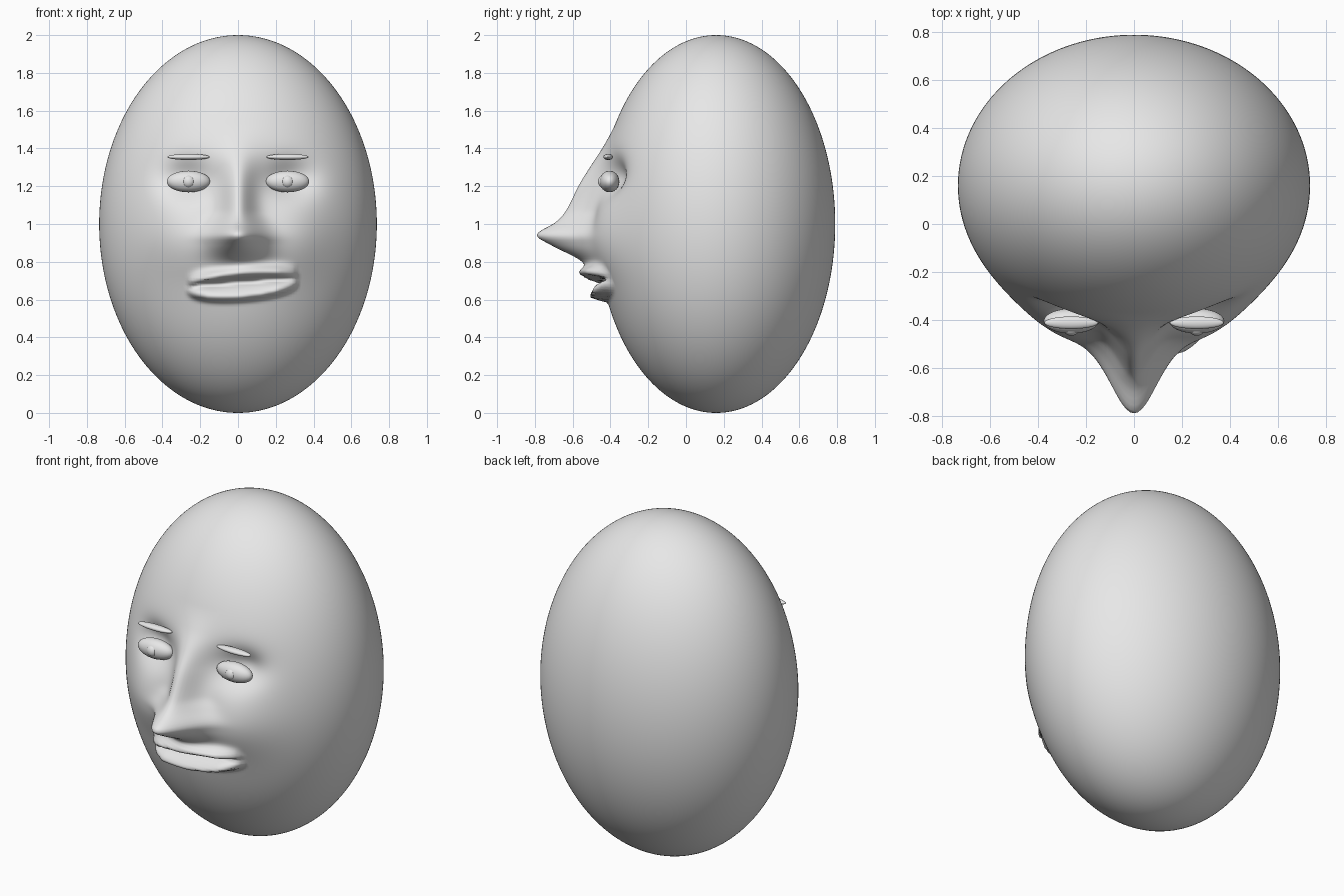
import bpy, bmesh, math
from mathutils import Matrix

if "Cube" in bpy.data.objects:
    bpy.data.objects.remove(bpy.data.objects["Cube"])

grey = bpy.data.materials.new("plain_grey")
grey.diffuse_color = (0.8, 0.8, 0.8, 1)
grey.use_nodes = True
grey.node_tree.nodes["Principled BSDF"].inputs["Base Color"].default_value = grey.diffuse_color


def ellipsoid(name, centre, radii, segments=32, rings=16):
    """Smooth ellipsoid with its poles on the z axis."""
    bm = bmesh.new()
    bmesh.ops.create_uvsphere(bm, u_segments=segments, v_segments=rings, radius=1)
    bmesh.ops.transform(bm, verts=bm.verts,
                        matrix=Matrix.Translation(centre) @ Matrix.Diagonal((*radii, 1)))
    for f in bm.faces:
        f.smooth = True
    mesh = bpy.data.meshes.new(name)
    bm.to_mesh(mesh)
    bm.free()
    mesh.materials.append(grey)
    ob = bpy.data.objects.new(name, mesh)
    bpy.context.collection.objects.link(ob)
    return ob


def bump(d, w):
    return math.exp(-(d / w) ** 2)


# Nose profile: height, projection, half width
NOSE = [(0.66, 0.0, 0.16), (0.74, 0.03, 0.16), (0.81, 0.095, 0.15),
        (0.89, 0.24, 0.14), (0.94, 0.31, 0.135), (1.01, 0.21, 0.11),
        (1.07, 0.16, 0.085), (1.22, 0.105, 0.08), (1.32, 0.06, 0.09),
        (1.42, 0.02, 0.11), (1.54, 0.0, 0.12)]


def nose(x, z):
    if not NOSE[0][0] < z < NOSE[-1][0]:
        return 0
    i = max(k for k in range(len(NOSE) - 1) if NOSE[k][0] <= z)
    a, b = NOSE[i], NOSE[i + 1]
    before, after = NOSE[max(i - 1, 0)], NOSE[min(i + 2, len(NOSE) - 1)]
    h = b[0] - a[0]
    t = (z - a[0]) / h

    def hermite(c):
        # Flat slope at peaks and ends keeps the tip clean
        def slope(p, q, r):
            s1, s2 = (q[c] - p[c]), (r[c] - q[c])
            return 0 if s1 * s2 <= 0 else (r[c] - p[c]) / (r[0] - p[0])
        m0, m1 = slope(before, a, b) * h, slope(a, b, after) * h
        return ((2*t**3 - 3*t**2 + 1) * a[c] + (t**3 - 2*t**2 + t) * m0
                + (3*t**2 - 2*t**3) * b[c] + (t**3 - t**2) * m1)
    return hermite(1) * bump(x, max(hermite(2), 0.05))


def lips(x, z):
    """Slightly tilted upper and lower lip with a groove between them."""
    dx = x - 0.025
    if abs(dx) >= 0.29:
        return 0
    f = math.sqrt(1 - (dx / 0.29) ** 2)
    v = z - (0.675 + 0.08 * dx)
    up, low = v - 0.02 - 0.042 * f, v + 0.062 * f
    upper = 0.085 * bump(up, 0.035 if up > 0 else 0.024)
    lower = 0.085 * bump(low, 0.055 if low > 0 else 0.016)
    groove = 0.035 * bump(v - 0.015, 0.014)
    return (max(upper, lower) - groove) * min(1, 1.3 * f)


# Head: egg with the face pushed out of its front
head = ellipsoid("head", (0, 0.16, 1), (0.735, 0.63, 1), 288, 220)
for v in head.data.vertices:
    x, y, z = v.co
    if y > 0.1:
        continue
    out = nose(x, z) + lips(x, z)
    for s in (-1, 1):
        out += 0.055 * bump(x - s * 0.3, 0.2) * bump(z - 0.92, 0.2)       # cheek
        out -= 0.085 * bump(x - s * 0.27, 0.13) * bump(z - 1.24, 0.10)    # eye socket
    fade = min(1, (0.1 - y) / 0.25)
    v.co.y -= out * fade

# Eyes, irises and eyebrows on both sides
for side, s in (("left", 1), ("right", -1)):
    ellipsoid(side + "_eye", (s * 0.262, -0.405, 1.225), (0.115, 0.052, 0.057))
    ellipsoid(side + "_iris", (s * 0.262, -0.437, 1.225), (0.034, 0.029, 0.034))
    ellipsoid(side + "_eyebrow", (s * 0.262, -0.412, 1.355), (0.113, 0.026, 0.016))
